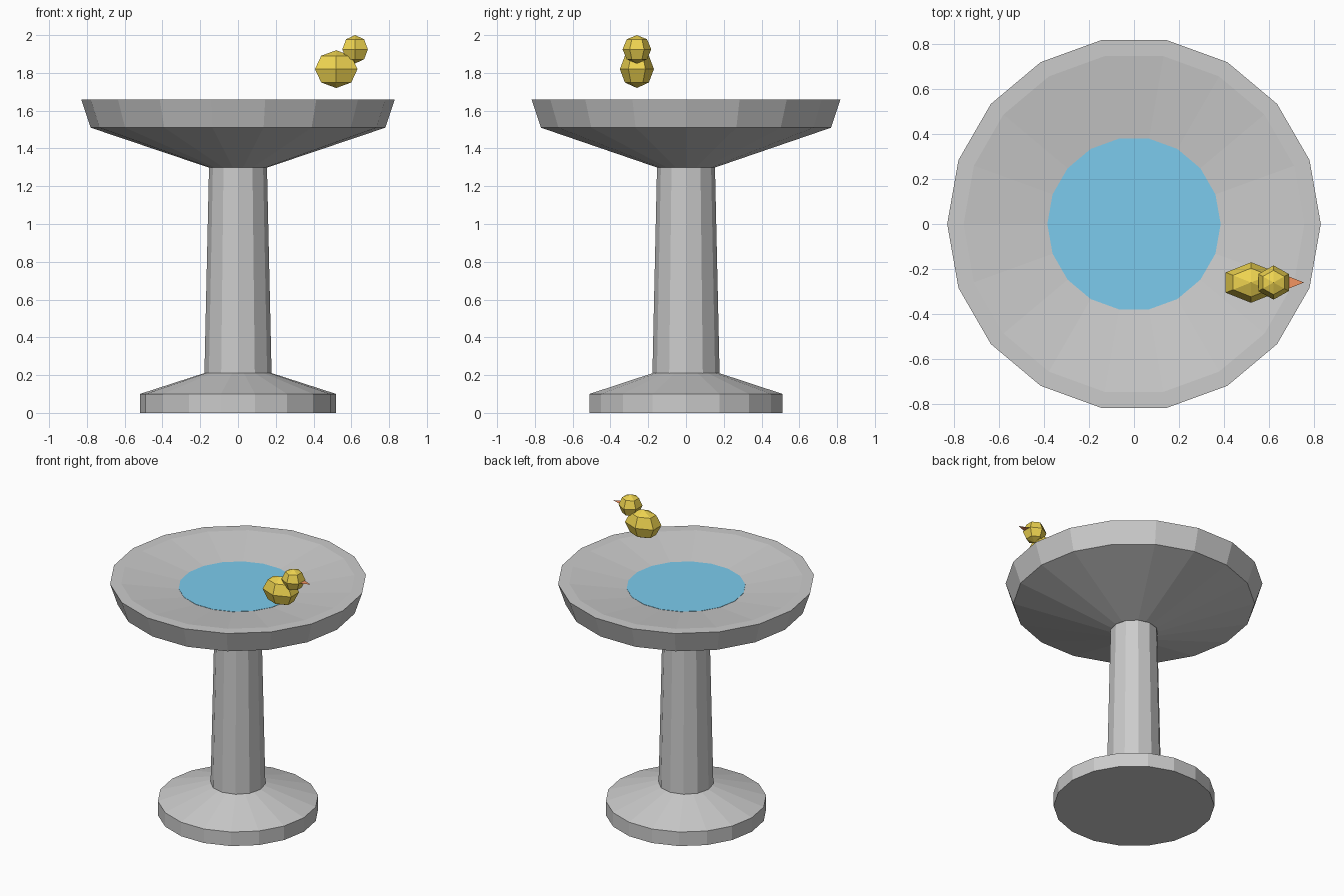
import bpy
from math import sin, cos, pi

if "Cube" in bpy.data.objects:
    bpy.data.objects.remove(bpy.data.objects["Cube"])


def make(name, verts, faces, color=None):
    mesh = bpy.data.meshes.new(name)
    mesh.from_pydata(verts, [], faces)
    obj = bpy.data.objects.new(name, mesh)
    bpy.context.collection.objects.link(obj)
    if color:
        mat = bpy.data.materials.new(name + "_paint")
        mat.diffuse_color = color
        mat.use_nodes = True
        mat.node_tree.nodes["Principled BSDF"].inputs["Base Color"].default_value = mat.diffuse_color
        mesh.materials.append(mat)
    return obj


def lathe(name, profile, sides, color=None, phase=0.0):
    """Revolve (radius, z) points listed from bottom to top along the outside."""
    verts, rings, faces = [], [], []
    for r, z in profile:
        n = 1 if r == 0 else sides
        rings.append([len(verts) + i for i in range(n)])
        for i in range(n):
            a = phase + 2 * pi * i / sides
            verts.append((r * cos(a), r * sin(a), z))
    for lo, hi in zip(rings, rings[1:]):
        for i in range(sides):
            j = (i + 1) % sides
            quad = [lo[i % len(lo)], lo[j % len(lo)], hi[j % len(hi)], hi[i % len(hi)]]
            faces.append(list(dict.fromkeys(quad)))
    # flat caps where the profile does not reach the axis
    if len(rings[0]) > 1:
        faces.append(rings[0][::-1])
    if len(rings[-1]) > 1:
        faces.append(rings[-1])
    return make(name, verts, faces, color)


def ball(name, center, size, color):
    """Six-sided, four-ring low-poly ball with corners on the y axis."""
    profile = [(0, -1)] + [(cos(a), sin(a)) for a in (-pi / 4, 0, pi / 4)] + [(0, 1)]
    obj = lathe(name, profile, 6, color, pi / 2)
    for v in obj.data.vertices:
        v.co = [c + s * p for c, s, p in zip(center, size, v.co)]
    return obj


YELLOW = (0.85, 0.65, 0.08, 1)
ORANGE = (0.9, 0.3, 0.12, 1)
BLUE = (0.2, 0.6, 0.85, 1)

# Stone parts
lathe("base", [(0.52, 0), (0.52, 0.10), (0.18, 0.21)], 18)
lathe("column", [(0.178, 0.20), (0.153, 1.32)], 12)
lathe("bowl", [(0.158, 1.30), (0.78, 1.51), (0.83, 1.66), (0.757, 1.66),
               (0.385, 1.608)], 18)

# Water surface
lathe("water", [(0.385, 1.605), (0.385, 1.61)], 18, BLUE)

# Bird hovering over the rim, with a flat beak
ball("bird_body", (0.52, -0.26, 1.82), (0.13, 0.09, 0.10), YELLOW)
ball("bird_head", (0.62, -0.26, 1.925), (0.078, 0.076, 0.075), YELLOW)
make("bird_beak", [(0.68, -0.29, 1.925), (0.755, -0.26, 1.925), (0.68, -0.23, 1.925)],
     [(0, 1, 2)], ORANGE)
